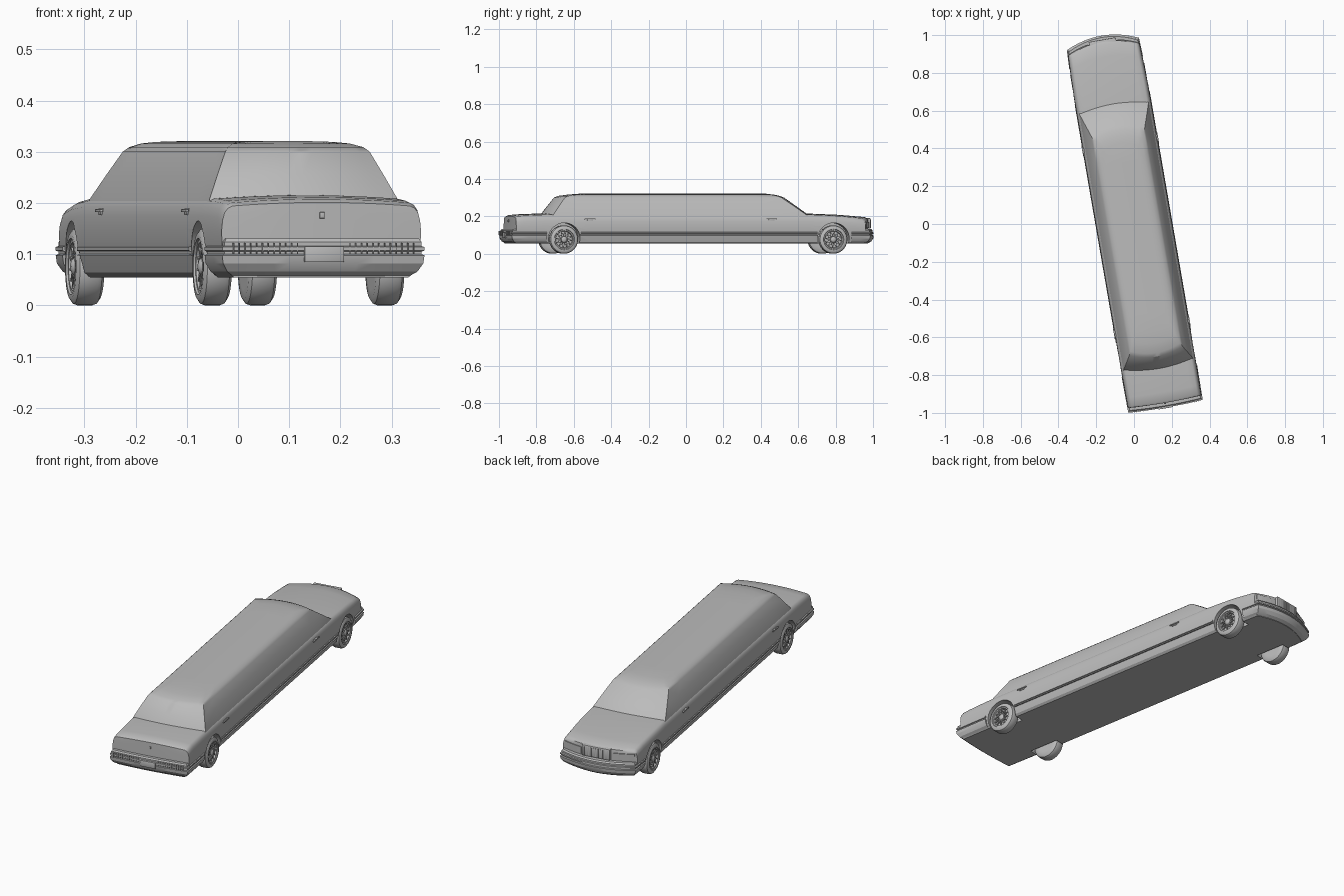
import bpy, bmesh, math
from mathutils import Matrix, Vector

if "Cube" in bpy.data.objects:
    bpy.data.objects.remove(bpy.data.objects["Cube"])

# One plain grey for the whole car
GREY = (0.5, 0.5, 0.5, 1.0)
mat = bpy.data.materials.new("plain grey")
mat.use_nodes = True
mat.diffuse_color = GREY
mat.node_tree.nodes["Principled BSDF"].inputs["Base Color"].default_value = GREY

# The car is built along y, then turned to stand at a slight angle
TURN = Matrix.Rotation(math.radians(9.8), 4, 'Z')
AXLES = {"rear": -0.694, "front": 0.767}
WHEEL_R = 0.076


def make(name, bm):
    bmesh.ops.recalc_face_normals(bm, faces=bm.faces)
    me = bpy.data.meshes.new(name)
    bm.to_mesh(me)
    bm.free()
    ob = bpy.data.objects.new(name, me)
    bpy.context.collection.objects.link(ob)
    me.materials.append(mat)
    ob.matrix_world = TURN
    return ob


def smooth(ob, angle=30):
    bpy.ops.object.select_all(action='DESELECT')
    ob.select_set(True)
    bpy.context.view_layer.objects.active = ob
    bpy.ops.object.shade_smooth_by_angle(angle=math.radians(angle))


def lattice(name, us, vs, ws, func):
    """Outer skin of a box grid, each grid point placed by func(u, v, w)."""
    bm, cache = bmesh.new(), {}
    axes = (us, vs, ws)

    def vert(idx):
        if idx not in cache:
            cache[idx] = bm.verts.new(func(*(a[i] for a, i in zip(axes, idx))))
        return cache[idx]

    for fixed in range(3):
        p, q = [a for a in range(3) if a != fixed]
        for end in (0, len(axes[fixed]) - 1):
            for i in range(len(axes[p]) - 1):
                for j in range(len(axes[q]) - 1):
                    quad = []
                    for di, dj in ((0, 0), (1, 0), (1, 1), (0, 1)):
                        idx = [0, 0, 0]
                        idx[fixed], idx[p], idx[q] = end, i + di, j + dj
                        quad.append(vert(tuple(idx)))
                    bm.faces.new(quad)
    return make(name, bm)


def lerp(table, t):
    if t <= table[0][0]:
        return table[0][1]
    for (a, fa), (b, fb) in zip(table, table[1:]):
        if t <= b:
            return fa + (fb - fa) * (t - a) / (b - a)
    return table[-1][1]


def bow(u, y):
    """Bulge the two ends of the car outwards in plan."""
    k = 1 - u * u
    return k * lerp([(-1, -0.008), (-0.8, 0), (0.7, 0), (0.96, 0.045)], y)


def taper(y):
    return lerp([(-1, 0.985), (-0.75, 1), (0.75, 1), (0.97, 0.955)], y)


US = [i / 6 - 1 for i in range(13)]

# Lower body: bonnet, flanks, boot and flat floor
DECK = [(-0.955, 0.200), (-0.945, 0.207), (-0.9, 0.211), (-0.78, 0.216),
        (0.64, 0.216), (0.8, 0.208), (0.925, 0.195), (0.94, 0.186)]
SIDE = [(0.175, 0.055), (0.186, 0.064), (0.195, 0.095), (0.199, 0.12),
        (0.2, 0.15), (0.198, 0.175), (0.194, 0.193), (0.187, 0.204), (0.178, 0.209)]


def body_point(u, y, level):
    w, z = SIDE[level]
    if z > 0.12:
        z = 0.12 + (z - 0.12) * (lerp(DECK, y) - 0.12) / 0.096
    if level == len(SIDE) - 1:
        z += 0.007 * (1 - u * u)
    return (u * w * taper(y), y + bow(u, y), z)


body = lattice("lower_body", US,
               [-0.955, -0.945, -0.9, -0.8, -0.7, -0.55, -0.2, 0.2, 0.55, 0.64,
                0.72, 0.8, 0.87, 0.925, 0.94], list(range(len(SIDE))), body_point)

# Wheel arches cut out of the flanks
for y in AXLES.values():
    for s in (-1, 1):
        bm = bmesh.new()
        place = Matrix.Translation((s * 0.2, y, WHEEL_R + 0.003)) @ Matrix.Rotation(math.pi / 2, 4, 'Y')
        bmesh.ops.create_cone(bm, cap_ends=True, segments=40, radius1=0.086,
                              radius2=0.086, depth=0.14, matrix=place)
        cutter = make("arch_cutter", bm)
        cutter.hide_render = True
        mod = body.modifiers.new("arch", 'BOOLEAN')
        mod.operation, mod.solver, mod.object = 'DIFFERENCE', 'EXACT', cutter
        bpy.context.view_layer.objects.active = body
        bpy.ops.object.modifier_apply(modifier=mod.name)
        bpy.data.objects.remove(cutter)
smooth(body, 32)

# Cabin: (half width, rear edge, front edge, height) for each level
CABIN = [(0.189, -0.757, 0.630, 0.195), (0.186, -0.752, 0.622, 0.208), (0.164, -0.716, 0.556, 0.256),
         (0.143, -0.682, 0.494, 0.300), (0.134, -0.662, 0.472, 0.309),
         (0.116, -0.610, 0.440, 0.316), (0.096, -0.55, 0.40, 0.319)]


def cabin_point(u, v, level):
    w, y0, y1, z = CABIN[level]
    k = 1 - u * u
    y = (y0 - 0.03 * k) * (1 - v) + (y1 + 0.034 * k) * v
    return (u * w, y, z + (0.002 * k if level == len(CABIN) - 1 else 0))


smooth(lattice("cabin", US, [0, 0.1, 0.3, 0.5, 0.7, 0.9, 1],
               list(range(len(CABIN))), cabin_point), 28)

# Bumpers and side mouldings share one ribbed section: (inset, height)
RIBS = [(0.026, 0.057), (0.012, 0.066), (0.002, 0.082), (0, 0.098), (0.005, 0.100),
        (0.005, 0.105), (0, 0.107), (0, 0.114), (0.005, 0.116), (0.005, 0.124), (0.01, 0.131)]


def belt(name, y0, y1, first=0, last=len(RIBS) - 1, width=0.203):
    mid = (y0 + y1) / 2

    def point(u, y, level):
        inset, z = RIBS[level]
        shift = 0
        if abs(y) > 0.95:
            shift = -inset if y > 0 else inset
        return (u * (width * taper(y) - inset), y + bow(u, y) + shift, z)
    smooth(lattice(name, US, [y0, mid, y1], list(range(first, last + 1)), point), 25)


belt("rear_bumper", -0.979, -0.79)
belt("front_bumper", 0.865, 0.967)
belt("side_moulding", -0.605, 0.678, 3, 8, 0.202)


def box(name, centre, size, bevel=0.0):
    bm = bmesh.new()
    bmesh.ops.create_cube(bm, size=1, matrix=Matrix.Translation(centre) @ Matrix.Diagonal((*size, 1)))
    if bevel:
        bmesh.ops.bevel(bm, geom=bm.edges[:], offset=bevel, segments=2, affect='EDGES', profile=0.5)
    ob = make(name, bm)
    if bevel:
        smooth(ob, 40)
    return ob


# Grille, headlamps, number plate, boot lock and lamp bars
box("grille", (0, 0.965, 0.162), (0.146, 0.05, 0.056), 0.004)
for i in range(11):
    box("grille_bar", (-0.06 + i * 0.012, 0.9905, 0.16), (0.003, 0.003, 0.044))
box("number_plate", (0, -0.986, 0.100), (0.078, 0.008, 0.03), 0.001)
box("boot_lock", (0, -0.964, 0.176), (0.010, 0.005, 0.012), 0.001)
for s, side in ((1, "left"), (-1, "right")):
    for i in range(12):
        box(side + "_tail_lamp_rib", (s * (0.052 + i * 0.0115), -0.981, 0.111), (0.002, 0.009, 0.022))

    # Headlamp panel follows the curve of the nose
    def lamp_point(u, d, z, s=s):
        x = 0.08 + 0.1 * u
        return (s * x, 0.94 + 0.042 * (1 - (x / 0.188) ** 2) + d, z)
    lattice(side + "_headlamp", [i / 4 for i in range(5)], [-0.02, 0.004], [0.137, 0.17], lamp_point)

    # Door handles: plate with a grip
    for name, y in (("rear", -0.555), ("front", 0.43)):
        box(f"{side}_{name}_handle_plate", (s * 0.196, y, 0.183), (0.008, 0.03, 0.013), 0.001)
        box(f"{side}_{name}_handle_grip", (s * 0.201, y, 0.185), (0.006, 0.058, 0.006), 0.0015)


def lathe(name, profile, x0, y, s, steps=40):
    """Spin (outward offset, radius) points about the axle."""
    bm = bmesh.new()
    rings = []
    for i in range(steps):
        a = 2 * math.pi * i / steps
        rings.append([bm.verts.new((s * (x0 + o), y + r * math.cos(a), WHEEL_R + r * math.sin(a)))
                      for o, r in profile])
    n = len(profile)
    for i in range(steps):
        a, b = rings[i], rings[(i + 1) % steps]
        for j in range(n - 1):
            bm.faces.new((a[j], a[j + 1], b[j + 1], b[j]))
    for j in (0, n - 1):
        bm.faces.new([ring[j] for ring in rings])
    smooth(make(name, bm), 35)


# Wheels: tyre, rim dish, hub and crossed laced spokes
TYRE = [(-0.056, 0.045), (-0.056, 0.064), (-0.050, 0.073), (-0.042, 0.076), (-0.014, 0.076),
        (-0.006, 0.073), (0, 0.064), (0, 0.055), (-0.004, 0.053), (-0.004, 0.047), (-0.016, 0.044)]
HUB = [(-0.016, 0.017), (-0.006, 0.016), (-0.002, 0.012), (0, 0.006)]
for end, y in AXLES.items():
    for s, side in ((1, "left"), (-1, "right")):
        label = f"{side}_{end}_"
        lathe(label + "tyre", TYRE, 0.199, y, s)
        lathe(label + "hub", HUB, 0.199, y, s, 20)
        bm = bmesh.new()
        for i in range(24):
            a = 2 * math.pi * i / 24
            lean = 0.4 if i % 2 else -0.4
            place = (Matrix.Translation((s * 0.191, y, WHEEL_R)) @ Matrix.Rotation(a, 4, 'X')
                     @ Matrix.Translation((0, 0.03, 0)) @ Matrix.Rotation(lean, 4, 'X')
                     @ Matrix.Diagonal((0.004, 0.036, 0.0025, 1)))
            bmesh.ops.create_cube(bm, size=1, matrix=place)
        make(label + "spokes", bm)
